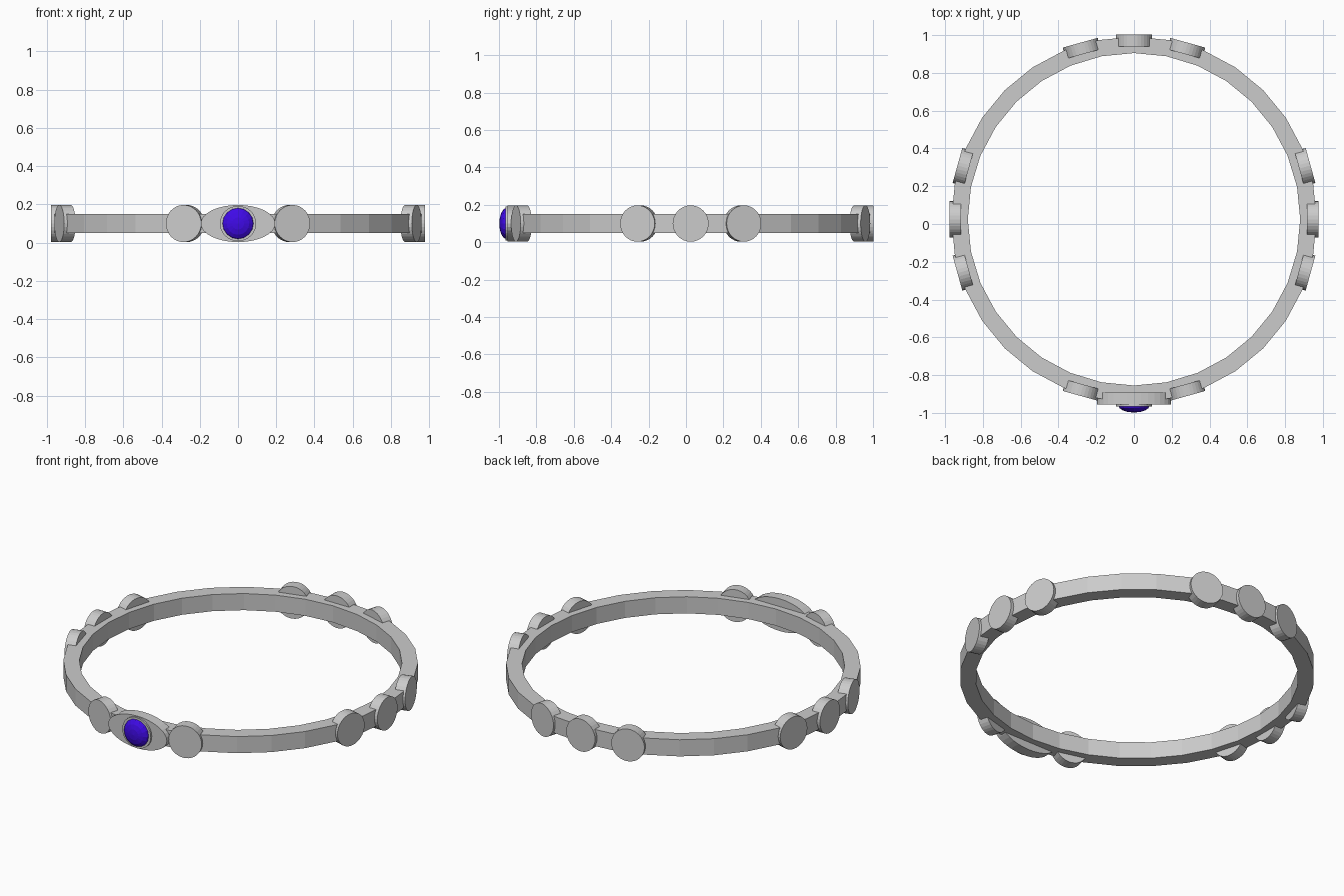
import bpy, bmesh
from math import pi, sin, cos, radians
from mathutils import Matrix

if "Cube" in bpy.data.objects:
    bpy.data.objects.remove(bpy.data.objects["Cube"])

CY = 0.025   # ring centre in y
CZ = 0.10    # mid height


def finish(name, bm, mat=None):
    bmesh.ops.recalc_face_normals(bm, faces=bm.faces)
    me = bpy.data.meshes.new(name)
    bm.to_mesh(me)
    bm.free()
    ob = bpy.data.objects.new(name, me)
    bpy.context.collection.objects.link(ob)
    if mat:
        me.materials.append(mat)
    return ob


def plate(name, angle, tilt, r_in, r_out, half_w, half_h, segs=32):
    """Elliptical cylinder lying along a radius; angle measured from +x."""
    bm = bmesh.new()
    bmesh.ops.create_cone(bm, cap_ends=True, segments=segs, radius1=1, radius2=1, depth=r_out - r_in)
    mid = (r_in + r_out) / 2
    m = (Matrix.Translation((mid * cos(angle), CY + mid * sin(angle), CZ))
         @ Matrix.Rotation(tilt, 4, 'Z') @ Matrix.Rotation(pi / 2, 4, 'Y')
         @ Matrix.Diagonal((half_h, half_w, 1, 1)))
    bm.transform(m)
    return finish(name, bm)


# Flat-faced band: rectangular section swept around 32 sides
bm = bmesh.new()
section = [(0.88, 0.05), (0.967, 0.05), (0.967, 0.15), (0.88, 0.15)]
N = 32
rings = []
for i in range(N):
    a = 2 * pi * i / N
    rings.append([bm.verts.new((r * cos(a), CY + r * sin(a), z)) for r, z in section])
for i in range(N):
    p, q = rings[i], rings[(i + 1) % N]
    for k in range(4):
        bm.faces.new((p[k], q[k], q[(k + 1) % 4], p[(k + 1) % 4]))
finish("band", bm)

# Round studs in groups of three; the front middle one is the oval setting
for side, base in (("right", 0), ("back", 90), ("left", 180), ("front", 270)):
    for k in (-1, 0, 1):
        if side == "front" and k == 0:
            continue
        plate(f"{side}_stud_{k + 2}", radians(base + 17 * k), radians(base + 15.5 * k),
              0.915, 0.977, 0.096, 0.097)

# Oval setting and round bezel at the front
front = radians(270)
plate("oval_setting", front, front, 0.917, 0.98, 0.195, 0.097)
plate("gem_bezel", front, front, 0.975, 0.99, 0.095, 0.092)

# Faceted domed gem
blue = bpy.data.materials.new("gem_blue")
blue.diffuse_color = (0.05, 0.003, 0.8, 1)
blue.use_nodes = True
blue.node_tree.nodes["Principled BSDF"].inputs["Base Color"].default_value = blue.diffuse_color
bm = bmesh.new()
bmesh.ops.create_uvsphere(bm, u_segments=16, v_segments=8, radius=0.083)
bm.transform(Matrix.Translation((0, -0.96, CZ)) @ Matrix.Diagonal((1, 0.46, 1, 1))
             @ Matrix.Rotation(pi / 2, 4, 'X'))
finish("gem", bm, blue)
